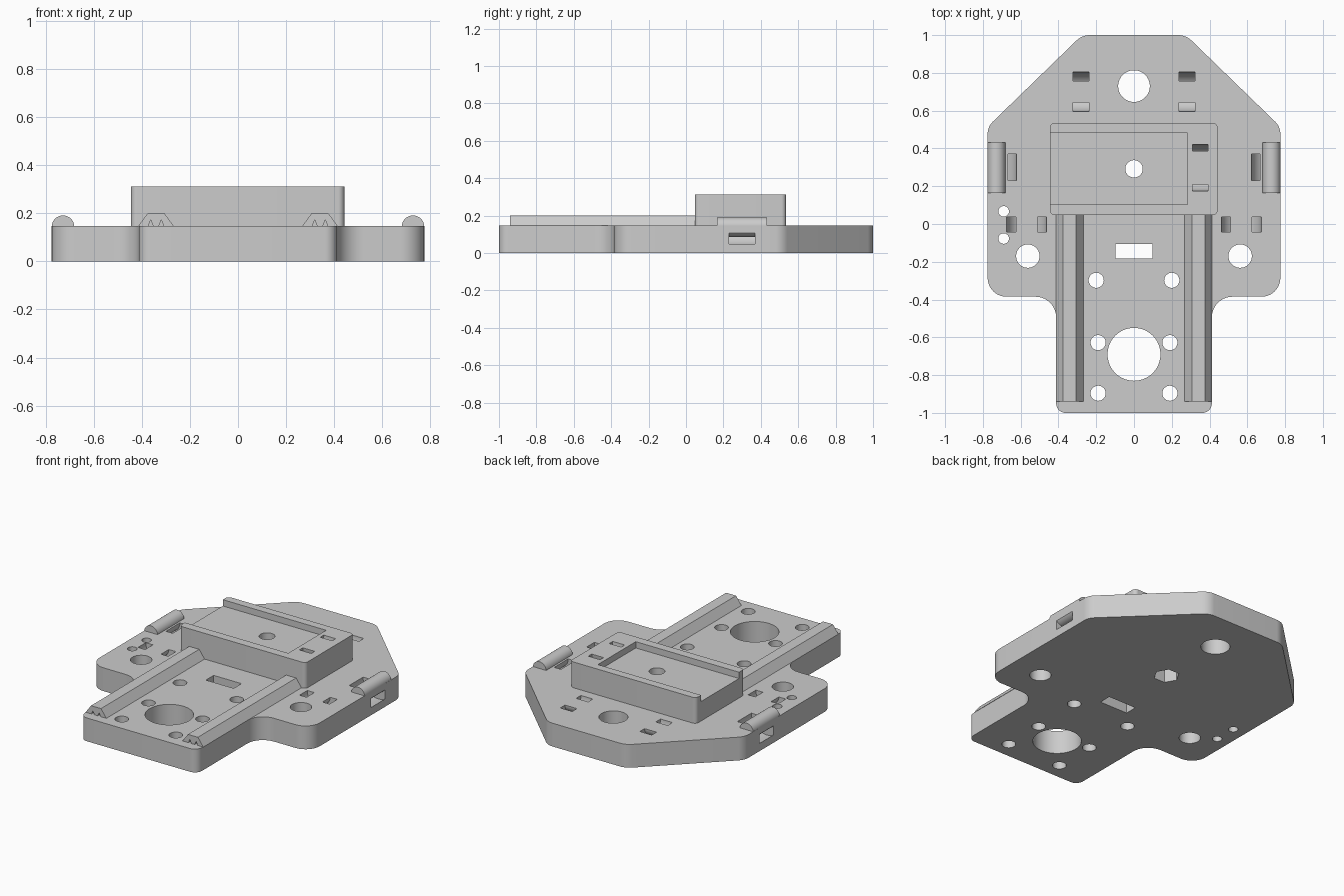
import bpy, bmesh, math
from mathutils import Vector

cube = bpy.data.objects.get("Cube")
if cube:
    bpy.data.objects.remove(cube, do_unlink=True)

COLOUR = (0.604, 0.604, 0.604, 1)
grey = bpy.data.materials.new("light grey")
grey.use_nodes = True
grey.diffuse_color = COLOUR
grey.node_tree.nodes["Principled BSDF"].inputs["Base Color"].default_value = COLOUR

T = 0.148    # plate top
BOX = 0.312  # raised block top


def prism(name, pts, lo, hi, axis="z"):
    """Extrude a 2D profile along an axis from lo to hi."""
    place = {"x": lambda u, v: (lo, u, v),
             "y": lambda u, v: (u, lo, v),
             "z": lambda u, v: (u, v, lo)}[axis]
    bm = bmesh.new()
    face = bm.faces.new([bm.verts.new(place(p[0], p[1])) for p in pts])
    ext = bmesh.ops.extrude_face_region(bm, geom=[face])
    shift = Vector([hi - lo if a == axis else 0 for a in "xyz"])
    bmesh.ops.translate(bm, vec=shift,
                        verts=[g for g in ext["geom"] if isinstance(g, bmesh.types.BMVert)])
    # Extrusion may drop or keep the first cap; make sure the solid is closed
    bmesh.ops.holes_fill(bm, edges=[e for e in bm.edges if e.is_boundary], sides=0)
    bmesh.ops.recalc_face_normals(bm, faces=bm.faces)
    mesh = bpy.data.meshes.new(name)
    bm.to_mesh(mesh)
    bm.free()
    mesh.materials.append(grey)
    obj = bpy.data.objects.new(name, mesh)
    bpy.context.collection.objects.link(obj)
    return obj


def rounded(corners, steps=10):
    """Fillet every (x, y, radius) corner of an outline."""
    out = []
    for i, (x, y, r) in enumerate(corners):
        p = Vector((x, y, 0))
        a = (Vector((*corners[i - 1][:2], 0)) - p).normalized()
        b = (Vector((*corners[(i + 1) % len(corners)][:2], 0)) - p).normalized()
        half = a.angle(b) / 2
        c = p + (a + b).normalized() * r / math.sin(half)
        start = (p + a * r / math.tan(half) - c).normalized()
        end = (p + b * r / math.tan(half) - c).normalized()
        out += [c + start.slerp(end, k / steps).normalized() * r for k in range(steps + 1)]
    return out


def arc(cx, cy, r, a0, a1, n):
    return [(cx + r * math.cos(math.radians(a0 + (a1 - a0) * k / n)),
             cy + r * math.sin(math.radians(a0 + (a1 - a0) * k / n))) for k in range(n + 1)]


def rect(x0, x1, y0, y1):
    return [(x0, y0), (x1, y0), (x1, y1), (x0, y1)]


def cut(obj, pts, lo, hi, axis="z"):
    cutter = prism("cutter", pts, lo, hi, axis)
    cutter.hide_render = True
    mod = obj.modifiers.new("cut", "BOOLEAN")
    mod.operation = "DIFFERENCE"
    mod.solver = "EXACT"
    mod.object = cutter
    bpy.context.view_layer.objects.active = obj
    bpy.ops.object.modifier_apply(modifier=mod.name)
    bpy.data.objects.remove(cutter, do_unlink=True)


def hole(obj, x, y, r, sides=40):
    cut(obj, arc(x, y, r, 0, 360, sides)[:-1], -0.1, 0.5)


def tie_tunnel(obj, c, z, r_in, r_out, lo, hi, axis):
    """Curved tunnel dipping below the surface for a strap."""
    ring = arc(c, z, r_out, 160, 380, 24) + arc(c, z, r_in, 380, 160, 24)
    cut(obj, ring, lo, hi, axis)


# Base plate
right_side = [(0.412, -1, 0.05), (0.412, -0.385, 0.11), (0.775, -0.385, 0.1),
              (0.775, 0.515, 0.09), (0.275, 1, 0.1)]
left_side = [(-x, y, r) for x, y, r in reversed(right_side)]
plate = prism("base_plate", rounded(right_side + left_side), 0, T)

# Raised block with a pocket open to one side
block = prism("raised_block", rounded([(-0.445, 0.047, 0.025), (0.442, 0.047, 0.025),
                                       (0.442, 0.535, 0.025), (-0.445, 0.535, 0.025)]), T, BOX)
cut(block, rect(-0.6, 0.282, 0.102, 0.483), BOX - 0.04, 0.5)
tie_tunnel(block, 0.298, BOX, 0.088, 0.123, 0.309, 0.393, "x")
hole(block, 0, 0.292, 0.046)

# Through holes, cable slot and nut recess
hole(plate, 0, 0.292, 0.046)
hole(plate, 0, 0.73, 0.084)
hole(plate, 0, -0.69, 0.14, 64)
for y in (0.067, -0.077):
    hole(plate, -0.69, y, 0.028)
for s in (-1, 1):
    hole(plate, s * 0.562, -0.17, 0.062)
    for x, y in ((0.2, -0.298), (0.19, -0.628), (0.19, -0.896)):
        hole(plate, s * x, y, 0.04)
cut(plate, rect(-0.098, 0.098, -0.183, -0.105), -0.1, 0.3)
cut(plate, arc(0, 0.292, 0.075, 0, 360, 6)[:-1], -0.1, 0.08)

parts = [plate, block]
for s, side in ((-1, "right"), (1, "left")):
    # Strap tunnels
    x = s * 0.28
    tie_tunnel(plate, 0.7, T, 0.056, 0.104, x - 0.042, x + 0.042, "x")
    tie_tunnel(plate, s * 0.568, T, 0.056, 0.106, -0.042, 0.036, "y")
    tie_tunnel(plate, s * 0.728, T - 0.003, 0.06, 0.107, 0.23, 0.37, "y")

    # Half-round strap bars on the plate edges
    bar = arc(s * 0.728, T - 0.004, 0.047, 0, 180, 24)
    parts.append(prism(side + "_strap_bar", bar, 0.165, 0.432, "y"))

    # Guide rails with small notches in the front end
    c = s * 0.341
    rail = prism(side + "_guide_rail",
                 [(c - 0.073, T), (c + 0.073, T), (c + 0.035, 0.2), (c - 0.035, 0.2)],
                 -0.94, 0.05, "y")
    for d in (-0.022, 0.022):
        cut(rail, [(c + d - 0.014, T - 0.01), (c + d + 0.014, T - 0.01), (c + d, 0.172)],
            -1, -0.9, "y")
    parts.append(rail)

# Smooth curved walls, keep edges sharp
for obj in parts:
    bpy.ops.object.select_all(action="DESELECT")
    obj.select_set(True)
    bpy.context.view_layer.objects.active = obj
    bpy.ops.object.shade_smooth_by_angle(angle=math.radians(30))
